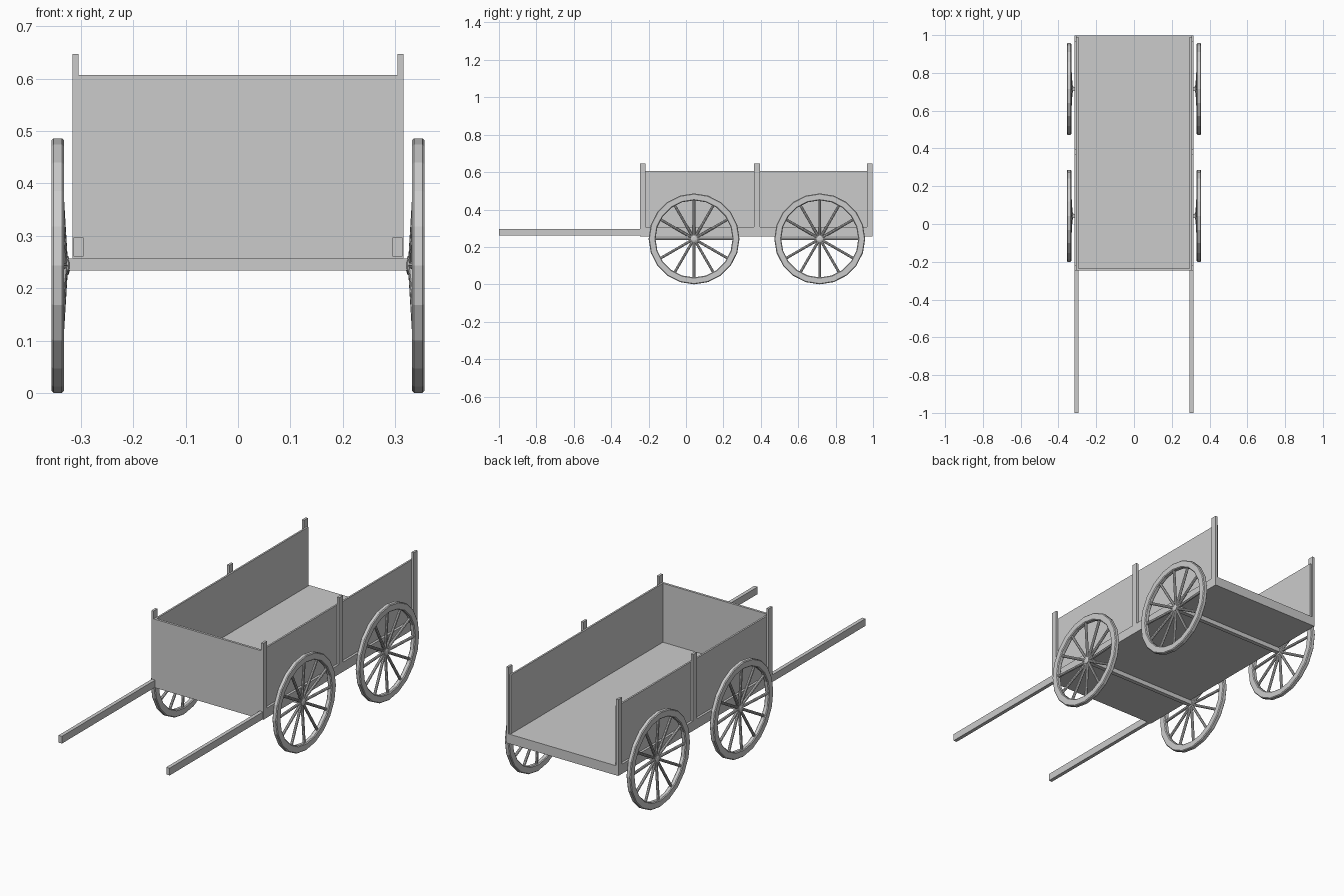
import bpy, bmesh, math
from mathutils import Matrix, Vector

cube = bpy.data.objects.get("Cube")
if cube:
    bpy.data.objects.remove(cube, do_unlink=True)

# One plain grey for the whole cart
grey = bpy.data.materials.new("plain_grey")
grey.use_nodes = True
grey.diffuse_color = (0.6, 0.6, 0.6, 1)
grey.node_tree.nodes["Principled BSDF"].inputs["Base Color"].default_value = (0.6, 0.6, 0.6, 1)


def finish(name, bm):
    bmesh.ops.recalc_face_normals(bm, faces=bm.faces)
    mesh = bpy.data.meshes.new(name)
    bm.to_mesh(mesh)
    bm.free()
    mesh.materials.append(grey)
    obj = bpy.data.objects.new(name, mesh)
    bpy.context.collection.objects.link(obj)
    return obj


def box(name, x, y, z):
    """Box from (min, max) ranges on each axis."""
    bm = bmesh.new()
    bmesh.ops.create_cube(bm, size=1)
    for v in bm.verts:
        v.co = [(r[0] + r[1]) / 2 + c * (r[1] - r[0]) for r, c in zip((x, y, z), v.co)]
    return finish(name, bm)


def lathe(bm, profile, steps, closed):
    """Spin an (x, radius) profile around the x axis."""
    rings = [[bm.verts.new((x, r * math.sin(a), r * math.cos(a))) for x, r in profile]
             for a in (math.tau * i / steps for i in range(steps))]
    n = len(profile)
    for i in range(steps):
        a, b = rings[i], rings[(i + 1) % steps]
        for j in range(n if closed else n - 1):
            k = (j + 1) % n
            bm.faces.new((a[j], a[k], b[k], b[j]))
    if not closed:
        for j in (0, n - 1):
            bm.faces.new([ring[j] for ring in rings])


WHEEL_R = 0.243
BED_BOTTOM, BED_TOP, WALL_TOP, POST_TOP = 0.257, 0.306, 0.607, 0.647
FRONT, BACK, HALF = -0.247, 0.998, 0.316
AXLES = {"front": 0.043, "rear": 0.715}
SIDES = {"left": 1, "right": -1}


def wheel(name, side, y):
    bm = bmesh.new()
    # Rim with softened corners
    a, b, c, inner = 0.332, 0.356, 0.004, 0.206
    lathe(bm, [(a, inner + c), (a, WHEEL_R - c), (a + c, WHEEL_R), (b - c, WHEEL_R),
               (b, WHEEL_R - c), (b, inner + c), (b - c, inner), (a + c, inner)], 20, True)
    # Hub
    lathe(bm, [(0.321, 0.010), (0.324, 0.018), (0.341, 0.018), (0.344, 0.010)], 12, False)
    # Dished spokes
    for i in range(12):
        turn = Matrix.Rotation(math.tau * i / 12, 4, 'X')
        start, end = Vector((0.332, 0, 0.012)), Vector((0.344, 0, 0.209))
        lean = (end - start).to_track_quat('Z', 'Y').to_matrix().to_4x4()
        bmesh.ops.create_cone(bm, cap_ends=True, segments=8, radius1=0.007, radius2=0.007,
                              depth=(end - start).length,
                              matrix=turn @ Matrix.Translation((start + end) / 2) @ lean)
    for v in bm.verts:
        v.co = (v.co.x * side, v.co.y + y, v.co.z + WHEEL_R)
    finish(name, bm)


# Bed and front board
box("bed", (-HALF, HALF), (FRONT, BACK), (BED_BOTTOM, BED_TOP))
box("front_board", (-0.304, 0.304), (FRONT, FRONT + 0.012), (BED_TOP, WALL_TOP))

# Axles
for place, y in AXLES.items():
    box(place + "_axle", (-0.332, 0.332), (y - 0.011, y + 0.011), (0.234, BED_BOTTOM))

# Side walls, posts, shafts and wheels
for label, s in SIDES.items():
    def span(lo, hi):
        return tuple(sorted((lo * s, hi * s)))
    box(label + "_side_board", span(0.295, 0.304), (FRONT, BACK - 0.008), (BED_TOP, WALL_TOP))
    for place, y in {"front": FRONT, "middle": 0.364, "rear": BACK - 0.031}.items():
        box(f"{label}_{place}_post", span(0.304, HALF), (y, y + 0.031), (BED_TOP, POST_TOP))
    box(label + "_shaft", span(0.295, 0.314), (-1, FRONT), (0.26, 0.297))
    for place, y in AXLES.items():
        wheel(f"{label}_{place}_wheel", s, y)
